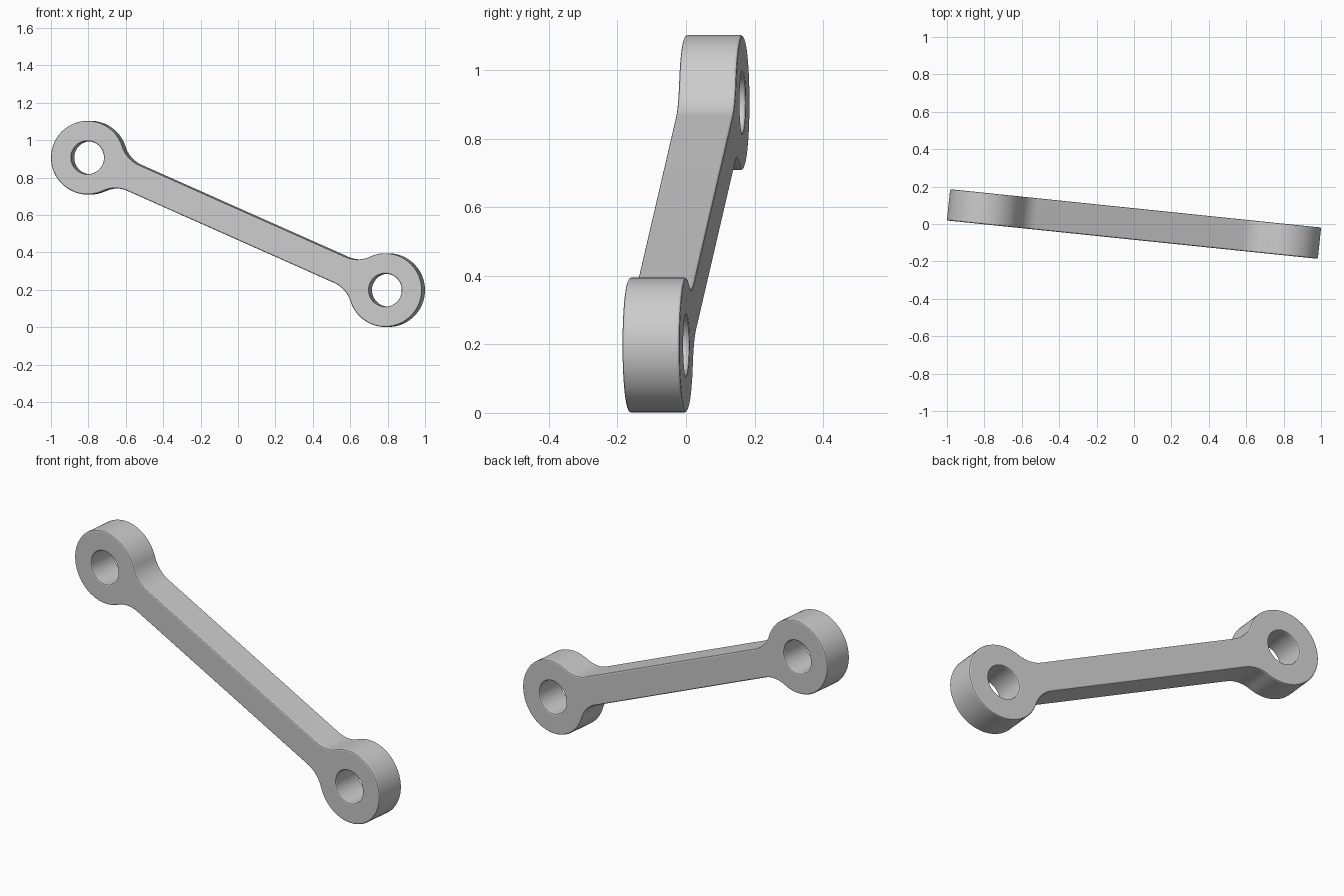
import bpy, bmesh, math
from mathutils import Matrix

cube = bpy.data.objects.get("Cube")
if cube:
    bpy.data.objects.remove(cube, do_unlink=True)

# Dimensions
HALF_LEN = 0.875     # bar centre to hole centre
EYE_R = 0.197        # outer radius of each end
HOLE_R = 0.088
BAR_H = 0.076        # half width of the bar
FILLET = 0.16        # blend between bar and ends
THICK = 0.168
BEVEL = 0.007


def arc(cx, cy, r, a0, a1, n):
    """Points along an arc, both ends included."""
    return [(cx + r * math.cos(a0 + (a1 - a0) * i / n),
             cy + r * math.sin(a0 + (a1 - a0) * i / n)) for i in range(n + 1)]


def add_loop(curve, pts):
    spline = curve.splines.new("POLY")
    spline.points.add(len(pts) - 1)
    for p, (x, y) in zip(spline.points, pts):
        p.co = (x, y, 0, 1)
    spline.use_cyclic_u = True


# Outline of one end: lower fillet, round eye, upper fillet
dx = math.sqrt((EYE_R + FILLET) ** 2 - (BAR_H + FILLET) ** 2)
a = math.atan2(BAR_H + FILLET, -dx)
upper = arc(HALF_LEN - dx, BAR_H + FILLET, FILLET, a - math.pi, -math.pi / 2, 12)
eye = arc(HALF_LEN, 0, EYE_R, -a, a, 52)
lower = [(x, -y) for x, y in reversed(upper)]
end = lower[:-1] + eye + upper[1:]

# Full link profile with two holes, extruded with softened edges
curve = bpy.data.curves.new("link_profile", "CURVE")
curve.dimensions = "2D"
curve.fill_mode = "BOTH"
add_loop(curve, end + [(-x, -y) for x, y in end])
for s in (1, -1):
    add_loop(curve, arc(s * HALF_LEN, 0, HOLE_R, 0, math.tau * 47 / 48, 47))
curve.extrude = THICK / 2 - BEVEL
curve.bevel_depth = BEVEL
curve.bevel_resolution = 1
curve.offset = -BEVEL
link = bpy.data.objects.new("connecting_link", curve)
bpy.context.collection.objects.link(link)

bpy.ops.object.select_all(action="DESELECT")
link.select_set(True)
bpy.context.view_layer.objects.active = link
bpy.ops.object.convert(target="MESH")
link = bpy.context.view_layer.objects.active
link.name = link.data.name = "connecting_link"

# Stand the link up, slope it down to the left and turn it slightly
pose = (Matrix.Translation((0, 0, 0.552))
        @ Matrix.Rotation(math.radians(-5.9), 4, "Z")
        @ Matrix.Rotation(math.radians(90), 4, "X")
        @ Matrix.Rotation(math.radians(-23.87), 4, "Z"))
bm = bmesh.new()
bm.from_mesh(link.data)
bmesh.ops.remove_doubles(bm, verts=bm.verts, dist=0.0005)
bmesh.ops.recalc_face_normals(bm, faces=bm.faces)
bm.transform(pose)
bm.to_mesh(link.data)
bm.free()
bpy.ops.object.shade_smooth_by_angle(angle=math.radians(20))

# Grey metal
mat = bpy.data.materials.new("plain_grey")
mat.use_nodes = True
grey = (0.6, 0.6, 0.6, 1)
mat.diffuse_color = grey
mat.node_tree.nodes["Principled BSDF"].inputs["Base Color"].default_value = grey
link.data.materials.clear()
link.data.materials.append(mat)
